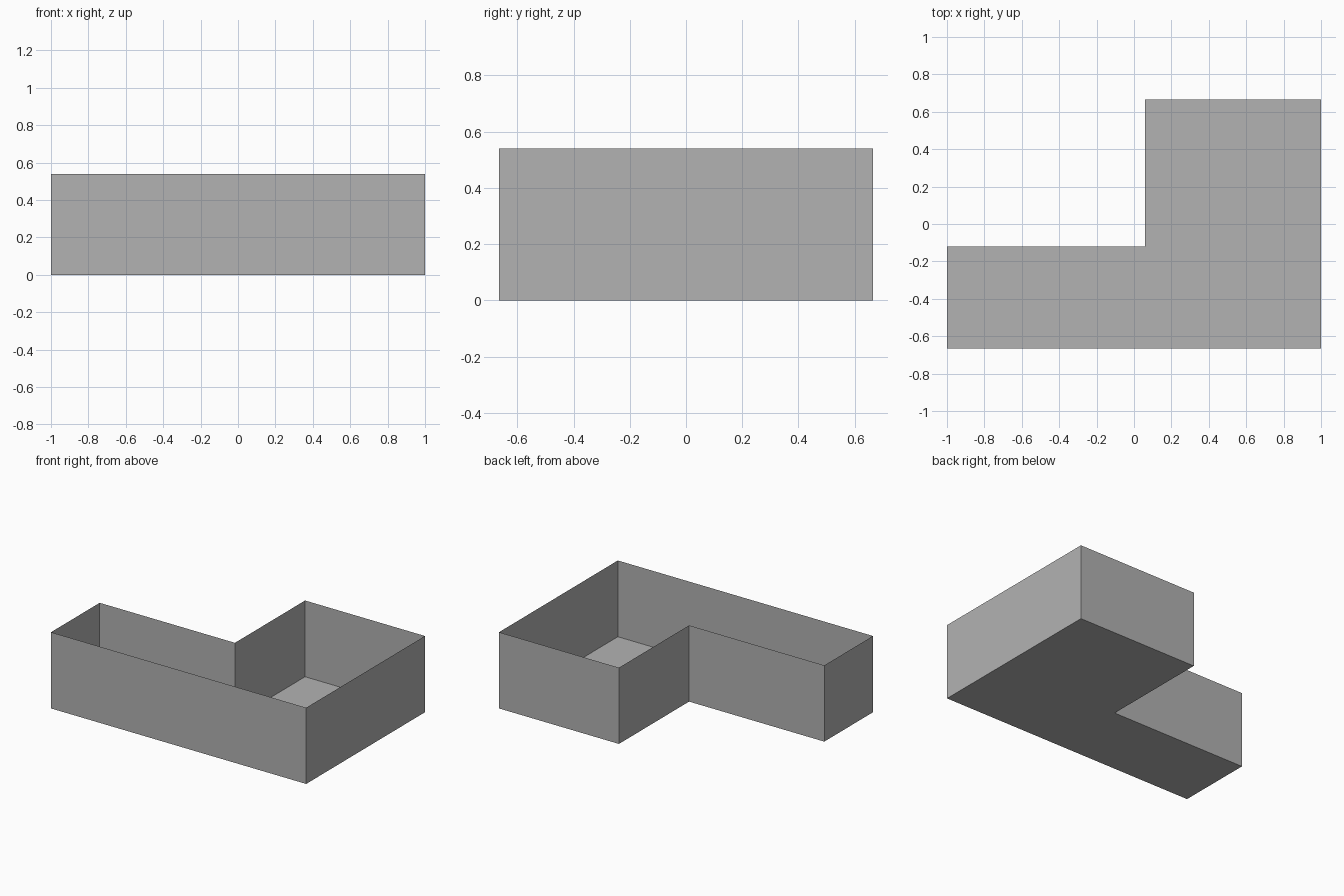
import bpy
import bmesh

cube = bpy.data.objects.get("Cube")
if cube:
    bpy.data.objects.remove(cube, do_unlink=True)

HEIGHT = 0.54
# L-shaped outline, counter-clockwise from the front right corner
OUTLINE = [(-1, -0.665), (1, -0.665), (1, 0.665),
           (0.06, 0.665), (0.06, -0.12), (-1, -0.12)]

grey = bpy.data.materials.new("plain grey")
grey.use_nodes = True
colour = (0.448, 0.448, 0.448, 1)
grey.diffuse_color = colour
grey.node_tree.nodes["Principled BSDF"].inputs["Base Color"].default_value = colour


def add_object(name, bm):
    mesh = bpy.data.meshes.new(name)
    bm.to_mesh(mesh)
    bm.free()
    mesh.materials.append(grey)
    obj = bpy.data.objects.new(name, mesh)
    bpy.context.collection.objects.link(obj)
    return obj


# Open-topped tray: thin floor with sheet walls raised from its edges
bm = bmesh.new()
corners = [bm.verts.new((x, y, 0)) for x, y in OUTLINE]
floor = bm.faces.new(reversed(corners))
walls = bmesh.ops.extrude_edge_only(bm, edges=list(floor.edges))
rim = [v for v in walls["geom"] if isinstance(v, bmesh.types.BMVert)]
bmesh.ops.translate(bm, verts=rim, vec=(0, 0, HEIGHT))

# Point the walls outward, matching the downward floor
bm.normal_update()
for face in bm.faces:
    if face is floor:
        continue
    a, b = [(l.vert, l.link_loop_next.vert) for l in face.loops
            if l.vert.co.z < 0.01 and l.link_loop_next.vert.co.z < 0.01][0]
    floor_pairs = [(l.vert, l.link_loop_next.vert) for l in floor.loops]
    if (a, b) in floor_pairs:
        face.normal_flip()

add_object("l_shaped_open_tray", bm)
